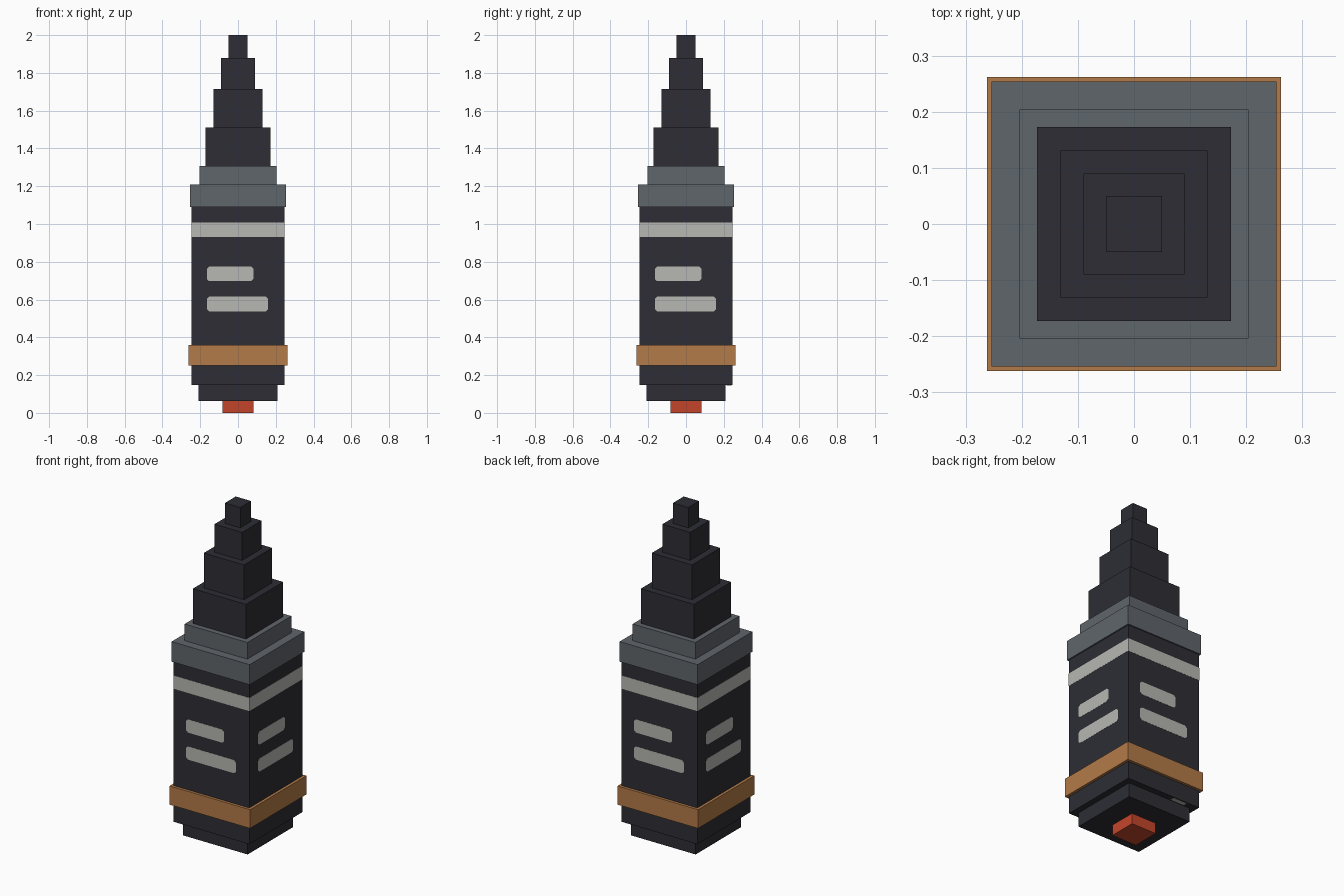
import bpy
import bmesh
from math import pi
from mathutils import Matrix, Vector

cube = bpy.data.objects.get("Cube")
if cube:
    bpy.data.objects.remove(cube, do_unlink=True)


def material(name, hex_code):
    """Flat material from an sRGB hex string, stored as linear values."""
    srgb = [int(hex_code[i:i + 2], 16) / 255 for i in (0, 2, 4)]
    rgba = [c / 12.92 if c < 0.04 else ((c + 0.055) / 1.055) ** 2.4 for c in srgb] + [1]
    mat = bpy.data.materials.new(name)
    mat.use_nodes = True
    mat.diffuse_color = rgba
    mat.node_tree.nodes["Principled BSDF"].inputs["Base Color"].default_value = rgba
    return mat


charcoal = material("charcoal", "2d2d35")
steel = material("steel_grey", "60666b")
copper = material("copper", "b47b48")
cream = material("pale_grey", "b7b8b2")
red = material("primer_red", "c4452b")


def finish(name, bm, mat):
    bmesh.ops.recalc_face_normals(bm, faces=bm.faces)
    mesh = bpy.data.meshes.new(name)
    bm.to_mesh(mesh)
    bm.free()
    mesh.materials.append(mat)
    obj = bpy.data.objects.new(name, mesh)
    bpy.context.collection.objects.link(obj)
    return obj


def box(name, low, high, mat):
    low, high = Vector(low), Vector(high)
    bm = bmesh.new()
    matrix = Matrix.Translation((low + high) / 2) @ Matrix.Diagonal((*(high - low), 1))
    bmesh.ops.create_cube(bm, size=1, matrix=matrix)
    return finish(name, bm, mat)


def tier(name, half, bottom, top, mat):
    return box(name, (-half, -half, bottom), (half, half, top), mat)


# Stacked square tiers, from the base to the tip
BODY = 0.246
tier("primer", 0.082, 0, 0.063, red)
tier("base", 0.21, 0.063, 0.147, charcoal)
tier("body", BODY, 0.147, 1.09, charcoal)
tier("copper_band", 0.262, 0.25, 0.36, copper)
tier("pale_stripe", BODY + 0.001, 0.93, 1.008, cream)
tier("lower_collar", 0.254, 1.09, 1.208, steel)
tier("upper_collar", 0.204, 1.208, 1.306, steel)
tier("nose_lower", 0.173, 1.306, 1.51, charcoal)
tier("nose_middle", 0.131, 1.51, 1.715, charcoal)
tier("nose_upper", 0.09, 1.715, 1.88, charcoal)
tier("nose_tip", 0.05, 1.88, 2, charcoal)


def side_mark(name, left, right, bottom, top, angle):
    """Thin plate with clipped corners, turned onto one side of the body."""
    c = 0.012
    outline = [(left + c, bottom), (right - c, bottom), (right, bottom + c), (right, top - c),
               (right - c, top), (left + c, top), (left, top - c), (left, bottom + c)]
    bm = bmesh.new()
    face = bm.faces.new([bm.verts.new((x, -BODY + 0.001, z)) for x, z in outline])
    extruded = bmesh.ops.extrude_face_region(bm, geom=[face])["geom"]
    verts = [v for v in extruded if isinstance(v, bmesh.types.BMVert)]
    bmesh.ops.translate(bm, verts=verts, vec=(0, -0.002, 0))
    bmesh.ops.rotate(bm, verts=bm.verts, cent=(0, 0, 0), matrix=Matrix.Rotation(angle, 3, "Z"))
    finish(name, bm, mat=cream)


# Two painted dashes on each of the four sides
for i, side in enumerate(("front", "left", "back", "right")):
    side_mark(side + "_short_dash", -0.165, 0.082, 0.697, 0.775, i * pi / 2)
    side_mark(side + "_long_dash", -0.165, 0.16, 0.538, 0.616, i * pi / 2)

# Small painted fleck under the body rim
box("underside_fleck", (-0.165, 0.215, 0.146), (-0.075, 0.24, 0.148), cream)
